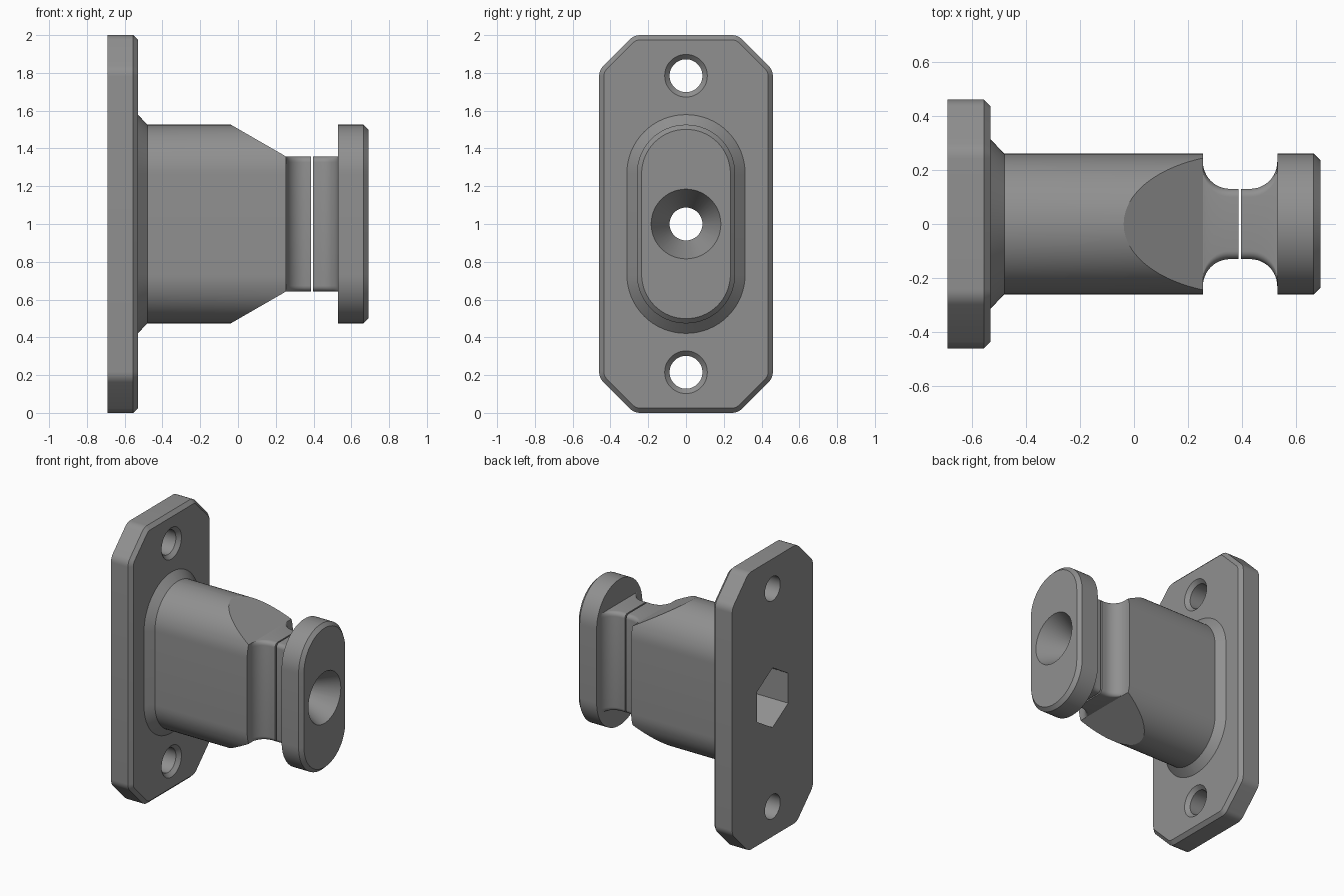
import bpy, bmesh, math
from mathutils import Vector

if "Cube" in bpy.data.objects:
    bpy.data.objects.remove(bpy.data.objects["Cube"])

CZ = 1.0  # height of the central axis

grey = bpy.data.materials.new("grey plastic")
grey.diffuse_color = (0.28, 0.28, 0.28, 1)
grey.use_nodes = True
grey.node_tree.nodes["Principled BSDF"].inputs["Base Color"].default_value = grey.diffuse_color


def rounded(corners, r, n):
    """Round every corner of a convex (y, z) outline with radius r."""
    pts = []
    for i, c in enumerate(corners):
        p = Vector(c)
        a = (Vector(corners[i - 1]) - p).normalized()
        b = (Vector(corners[(i + 1) % len(corners)]) - p).normalized()
        half = a.angle(b) / 2
        centre = p + (a + b).normalized() * r / math.sin(half)
        start = p + a * r / math.tan(half) - centre
        sweep = math.pi - 2 * half
        a0 = math.atan2(start.y, start.x)
        for k in range(n + 1):
            t = a0 + sweep * k / n
            pts.append((centre.x + r * math.cos(t), centre.y + r * math.sin(t)))
    return pts


def box(w, h, r, n):
    return rounded([(w, -h), (w, h), (-w, h), (-w, -h)], r, n)


def stadium(w):
    return box(w, w + 0.266, w * 0.995, 16)


def plate_outline(inset):
    w, h, c = 0.46 - inset, 1 - inset, 0.185 - 0.586 * inset
    q = [(w, -h + c), (w, h - c), (w - c, h), (c - w, h),
         (-w, h - c), (-w, c - h), (c - w, -h), (w - c, -h)]
    return rounded(q, 0.08 - inset, 6)


def circle(r, n=48):
    return [(r * math.cos(2 * math.pi * k / n), r * math.sin(2 * math.pi * k / n)) for k in range(n)]


def loft(name, sections, z=CZ, cuts=()):
    """Skin a row of (x, outline) sections; optionally trim with planes."""
    bm = bmesh.new()
    rings = [[bm.verts.new((x, p[0], z + p[1])) for p in pts] for x, pts in sections]
    n = len(rings[0])
    for a, b in zip(rings, rings[1:]):
        for i in range(n):
            j = (i + 1) % n
            bm.faces.new((a[i], a[j], b[j], b[i]))
    bm.faces.new(rings[0][::-1])
    bm.faces.new(rings[-1])
    for co, no in cuts:
        bmesh.ops.bisect_plane(bm, geom=bm.verts[:] + bm.edges[:] + bm.faces[:],
                               plane_co=co, plane_no=no, clear_outer=True)
        edges = [e for e in bm.edges if e.is_boundary]
        bmesh.ops.holes_fill(bm, edges=edges, sides=0)
    bmesh.ops.recalc_face_normals(bm, faces=bm.faces[:])
    me = bpy.data.meshes.new(name)
    bm.to_mesh(me)
    bm.free()
    me.materials.append(grey)
    ob = bpy.data.objects.new(name, me)
    bpy.context.collection.objects.link(ob)
    return ob


def combine(target, other, operation):
    m = target.modifiers.new("join", 'BOOLEAN')
    m.operation, m.object, m.solver = operation, other, 'EXACT'
    bpy.context.view_layer.objects.active = target
    bpy.ops.object.modifier_apply(modifier=m.name)
    bpy.data.objects.remove(other, do_unlink=True)


def neck(name, root, end, d):
    """Half of the waist: a concave fillet from root towards the slit at end."""
    secs = [(root - 0.05 * d, 0.23)]
    for k in range(13):
        t = math.pi / 2 * k / 12
        secs.append((root + d * 0.1 * (1 - math.cos(t)), 0.23 - 0.1 * math.sin(t)))
    secs.append((end, 0.13))
    return loft(name, [(x, box(w, 0.357, 0.03, 6)) for x, w in secs])


# Mounting plate with a chamfered front rim
base = loft("mounting_base", [(-0.69, plate_outline(0)), (-0.555, plate_outline(0)),
                              (-0.53, plate_outline(0.025))])

# Body with flared foot and sloped top and bottom
slope = Vector((0.17, 0, 0.295)).normalized()
body = loft("body", [(-0.6, stadium(0.313)), (-0.53, stadium(0.313)),
                     (-0.48, stadium(0.26)), (0.255, stadium(0.26))],
            cuts=[((0.255, 0, CZ + 0.357), slope),
                  ((0.255, 0, CZ - 0.357), Vector((slope.x, 0, -slope.z)))])
combine(base, body, 'UNION')
combine(base, neck("base_neck", 0.255, 0.386, 1), 'UNION')

# End cap with its half of the waist
cap = loft("end_cap", [(0.53, stadium(0.26)), (0.665, stadium(0.26)), (0.69, stadium(0.235))])
combine(cap, neck("cap_neck", 0.53, 0.396, -1), 'UNION')

# Screw holes with a countersink
for z in (CZ - 0.785, CZ + 0.785):
    combine(base, loft("screw_hole", [(-0.8, circle(0.087)), (-0.556, circle(0.087)),
                                      (-0.5, circle(0.143))], z), 'DIFFERENCE')

# Central bore, hexagonal nut pocket and conical bolt seat
combine(base, loft("bore", [(-0.1, circle(0.087)), (0.5, circle(0.087))]), 'DIFFERENCE')
hexagon = [(0.178, -0.108), (0.178, 0.108), (0, 0.215), (-0.178, 0.108), (-0.178, -0.108), (0, -0.215)]
combine(base, loft("nut_pocket", [(-0.8, hexagon), (0.0, hexagon)]), 'DIFFERENCE')
combine(cap, loft("bolt_seat", [(0.3, circle(0.087)), (0.5, circle(0.087)),
                                (0.72, circle(0.2))]), 'DIFFERENCE')

# Smooth curved faces, keep edges sharp
for ob in (base, cap):
    bpy.ops.object.select_all(action='DESELECT')
    ob.select_set(True)
    bpy.context.view_layer.objects.active = ob
    bpy.ops.object.shade_smooth_by_angle(angle=math.radians(25))
